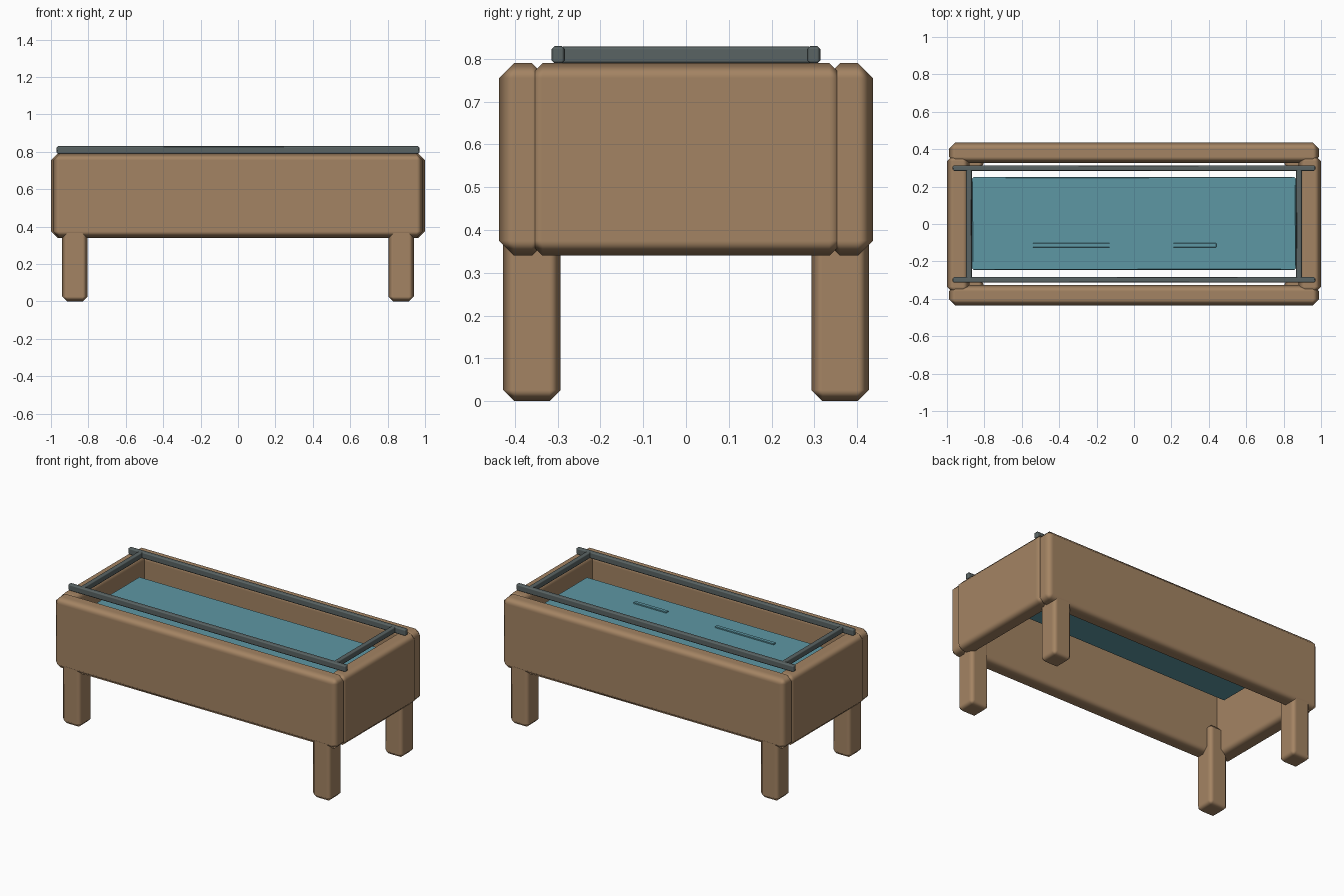
import bpy

cube = bpy.data.objects.get("Cube")
if cube:
    bpy.data.objects.remove(cube, do_unlink=True)


def material(name, rgb):
    mat = bpy.data.materials.new(name)
    mat.use_nodes = True
    colour = (*rgb, 1)
    mat.diffuse_color = colour
    mat.node_tree.nodes["Principled BSDF"].inputs["Base Color"].default_value = colour
    return mat


wood = material("warm wood", (0.37, 0.23, 0.125))
metal = material("dark grey metal", (0.10, 0.125, 0.125))
teal = material("teal panel", (0.11, 0.31, 0.37))


def block(name, low, high, mat, chamfer):
    """Chamfered box between two corners, softly shaded over its chamfers."""
    bpy.ops.mesh.primitive_cube_add(
        size=1, location=[(a + b) / 2 for a, b in zip(low, high)])
    obj = bpy.context.object
    obj.name = name
    obj.scale = [b - a for a, b in zip(low, high)]
    bpy.ops.object.transform_apply(location=False, rotation=False, scale=True)
    obj.data.materials.append(mat)
    bpy.ops.object.shade_smooth()
    bevel = obj.modifiers.new("chamfer", 'BEVEL')
    bevel.width = chamfer
    bevel.segments = 1
    bevel.harden_normals = True
    return obj


def mirrored(name, low, high, mat, chamfer, axis):
    """Same block on both sides of the centre along one axis."""
    sides = (("left", 1), ("right", -1)) if axis == 0 else (("back", 1), ("front", -1))
    for side, sign in sides:
        a, b = list(low), list(high)
        a[axis], b[axis] = sorted((low[axis] * sign, high[axis] * sign))
        block(f"{side}_{name}", a, b, mat, chamfer)


# Wooden frame, open above and below
mirrored("long_board", (-0.99, 0.325, 0.34), (0.99, 0.437, 0.79), wood, 0.035, 1)
mirrored("end_board", (0.88, -0.37, 0.34), (1.0, 0.37, 0.79), wood, 0.035, 0)

# Legs, running up inside the frame
for side, y in (("front", -0.427), ("back", 0.293)):
    mirrored(f"{side}_leg", (0.805, y, 0), (0.94, y + 0.134, 0.52), wood, 0.026, 0)

# Metal rails resting on the rim
mirrored("long_rail", (-0.97, 0.283, 0.788), (0.97, 0.314, 0.83), metal, 0.008, 1)
mirrored("cross_rail", (0.867, -0.295, 0.788), (0.898, 0.295, 0.829), metal, 0.008, 0)

# Inset panel with two thin raised strips
block("panel", (-0.865, -0.245, 0.655), (0.865, 0.25, 0.69), teal, 0.006)
block("long_strip", (-0.54, -0.125, 0.685), (-0.13, -0.102, 0.698), teal, 0.002)
block("short_strip", (0.21, -0.125, 0.685), (0.44, -0.102, 0.698), teal, 0.002)
